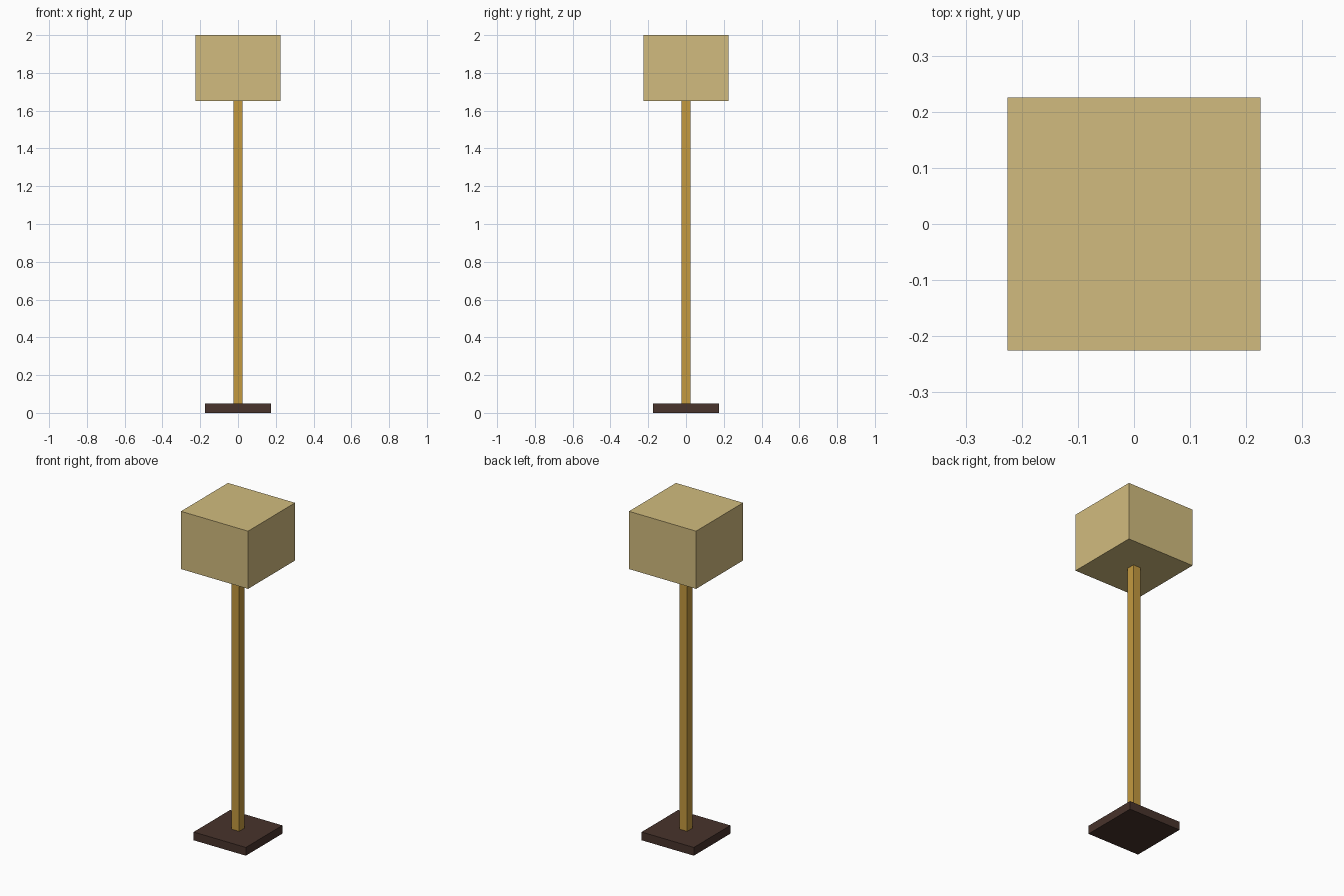
import bpy

if "Cube" in bpy.data.objects:
    bpy.data.objects.remove(bpy.data.objects["Cube"])


def box(name, width, z0, z1, colour):
    """Square block centred on the z axis, spanning z0 to z1."""
    bpy.ops.mesh.primitive_cube_add(size=1, location=(0, 0, (z0 + z1) / 2))
    obj = bpy.context.object
    obj.name = name
    obj.scale = (width, width, z1 - z0)
    bpy.ops.object.transform_apply(location=False, rotation=False, scale=True)
    mat = bpy.data.materials.new(name + "_colour")
    mat.diffuse_color = (*colour, 1)
    mat.use_nodes = True
    mat.node_tree.nodes["Principled BSDF"].inputs["Base Color"].default_value = mat.diffuse_color
    obj.data.materials.append(mat)
    return obj


# Floor lamp: dark foot plate, square wooden pole, box shade
box("base", 0.35, 0.0, 0.05, (0.065, 0.033, 0.025))
box("pole", 0.05, 0.05, 1.65, (0.55, 0.32, 0.05))
box("lamp_shade", 0.45, 1.65, 2.0, (0.64, 0.50, 0.21))
